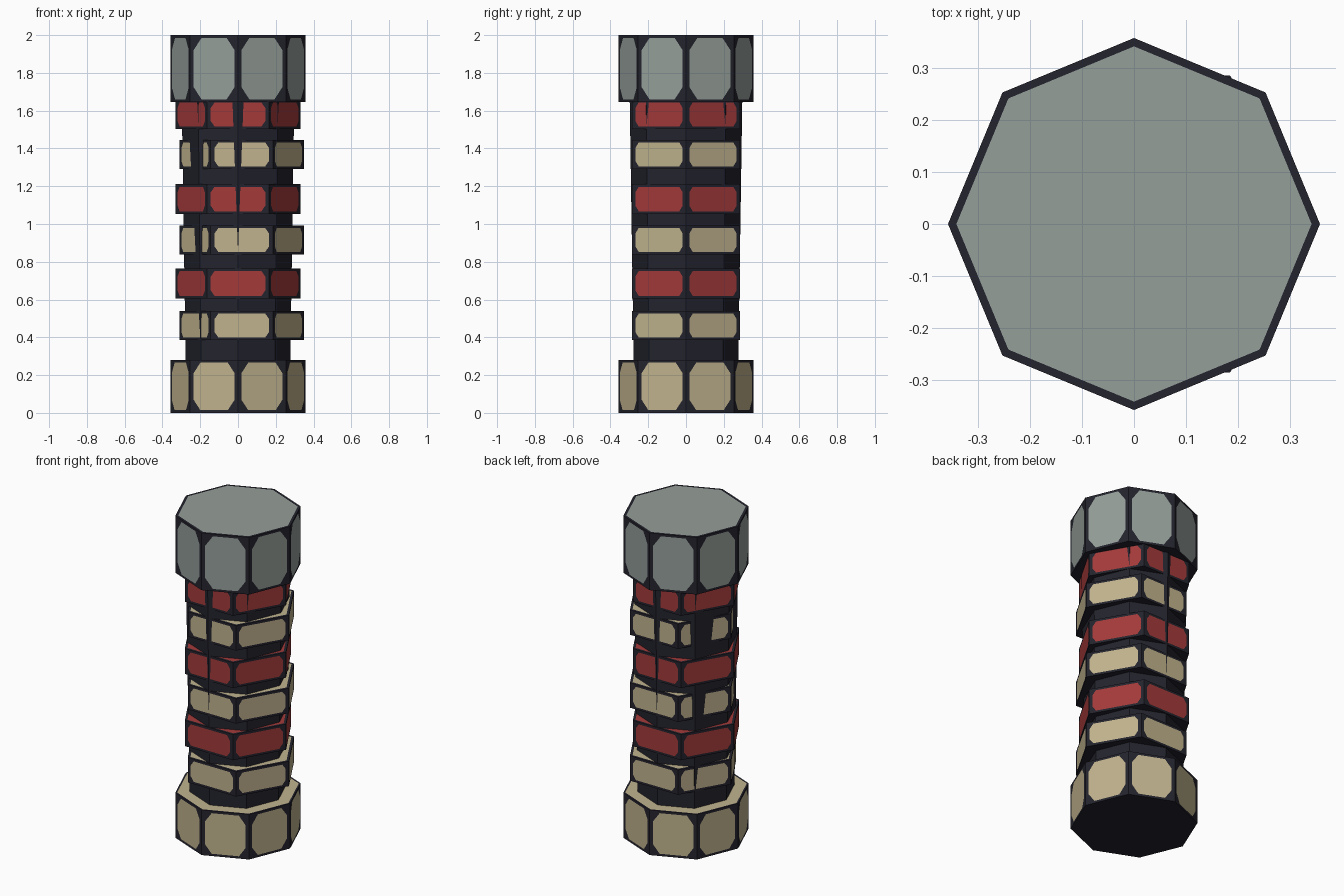
import bpy, bmesh, math
from mathutils import Vector

if "Cube" in bpy.data.objects:
    bpy.data.objects.remove(bpy.data.objects["Cube"])


def material(name, rgb):
    m = bpy.data.materials.new(name)
    m.diffuse_color = (*rgb, 1)
    m.use_nodes = True
    m.node_tree.nodes["Principled BSDF"].inputs["Base Color"].default_value = m.diffuse_color
    return m


DARK = material("dark outline", (0.017, 0.017, 0.027))
GREY = material("grey green", (0.30, 0.345, 0.32))
TAN = material("sand", (0.53, 0.45, 0.27))
RED = material("red", (0.37, 0.042, 0.042))


def ring(sides, r, z, x=0.0):
    return [Vector((x + r * math.cos(math.tau * k / sides),
                    r * math.sin(math.tau * k / sides), z)) for k in range(sides)]


def prism(name, sides, r0, r1, z0, z1, color=None, x=0.0, margin=0.02,
          chamfer=0.03, top_scale=0.95):
    """Dark prism; with a color, each side and the top get an inset painted panel."""
    bm = bmesh.new()

    def face(points, mat):
        bm.faces.new([bm.verts.new(p) for p in points]).material_index = mat

    low, high = ring(sides, r0, z0, x), ring(sides, r1, z1, x)
    face(low[::-1], 0)
    for i in range(sides):
        j = (i + 1) % sides
        quad = [low[i], low[j], high[j], high[i]]
        if not color:
            face(quad, 0)
            continue
        u, v = (low[j] - low[i]).normalized(), Vector((0, 0, 1))
        w, h, mz = (low[j] - low[i]).length, z1 - z0, 0.014

        def at(a, b):
            return low[i] + u * a + v * b

        # panel with cut corners, two points per corner
        c, m = chamfer, margin
        p = [at(m, mz + c), at(m + c * .7, mz),
             at(w - m - c * .7, mz), at(w - m, mz + c),
             at(w - m, h - mz - c), at(w - m - c * .7, h - mz),
             at(m + c * .7, h - mz), at(m, h - mz - c)]
        face(p, 1)
        # dark frame around the panel
        for k in range(4):
            face([quad[k], p[2 * k + 1], p[2 * k]], 0)
            n = (k + 1) % 4
            face([quad[k], quad[n], p[2 * n], p[2 * k + 1]], 0)
    if color:
        inner = ring(sides, r1 * top_scale, z1, x)
        face(inner, 1)
        for i in range(sides):
            j = (i + 1) % sides
            face([high[i], high[j], inner[j], inner[i]], 0)
    else:
        face(high, 0)
    bmesh.ops.remove_doubles(bm, verts=bm.verts, dist=1e-5)
    bmesh.ops.recalc_face_normals(bm, faces=bm.faces)
    mesh = bpy.data.meshes.new(name)
    bm.to_mesh(mesh)
    bm.free()
    mesh.materials.append(DARK)
    if color:
        mesh.materials.append(color)
    bpy.context.collection.objects.link(bpy.data.objects.new(name, mesh))


# octagonal end blocks and the slightly flared shaft between them
prism("base_block", 8, 0.358, 0.358, 0.0, 0.28, TAN, chamfer=0.055, top_scale=0.97)
prism("top_block", 8, 0.358, 0.358, 1.645, 2.0, GREY, chamfer=0.065, top_scale=0.955)
prism("shaft", 8, 0.277, 0.298, 0.27, 1.655)

# alternating hexagonal bands; the sand ones sit slightly off centre
for k in range(3):
    z = 0.453 * k
    prism(f"sand_band_{k + 1}", 6, 0.33, 0.33, 0.385 + z, 0.54 + z, TAN, x=0.02)
    prism(f"red_band_{k + 1}", 6, 0.33, 0.33, 0.605 + z * 0.99, 0.765 + z * 0.985, RED)
